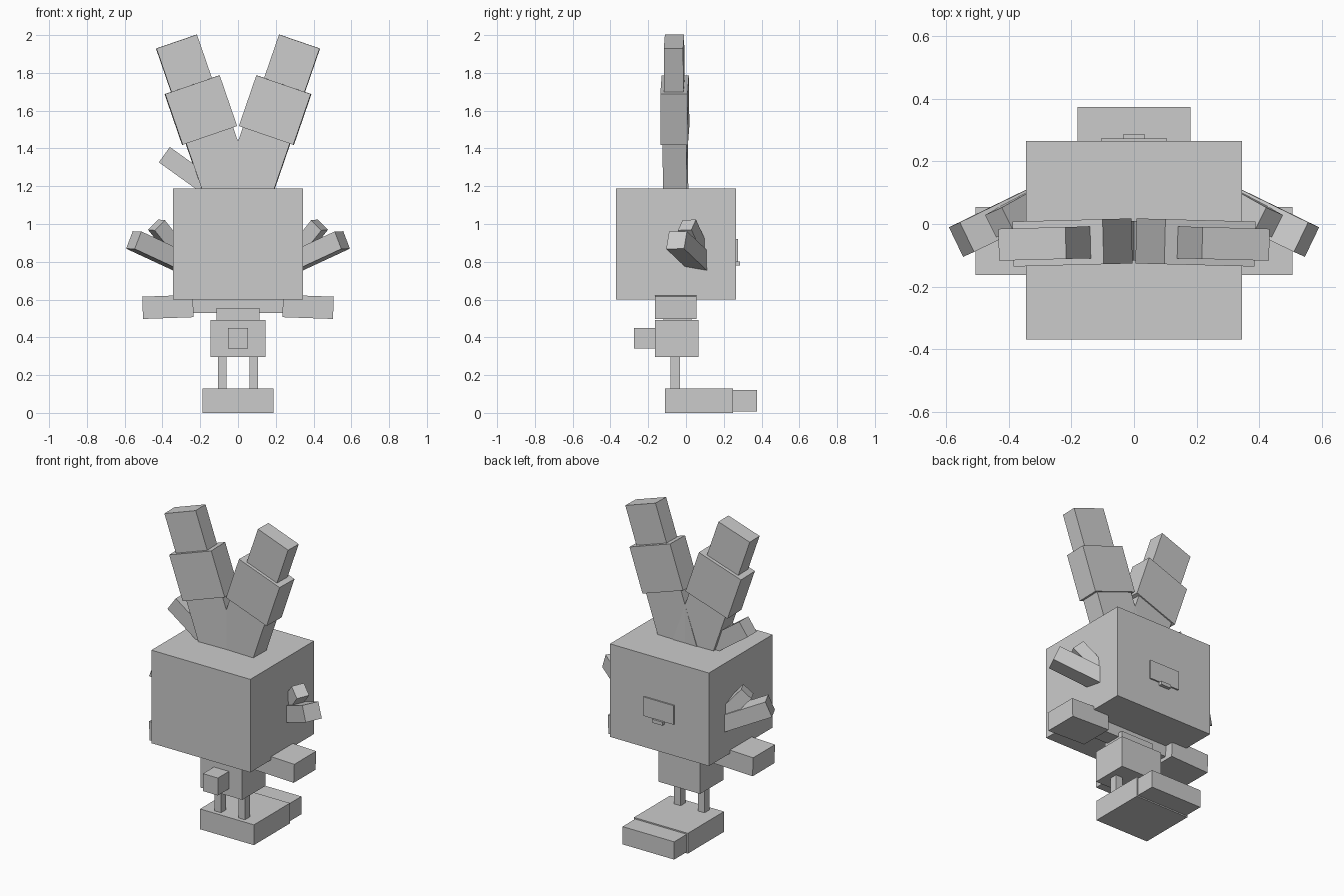
import bpy
from math import radians
from mathutils import Matrix, Vector

if "Cube" in bpy.data.objects:
    bpy.data.objects.remove(bpy.data.objects["Cube"], do_unlink=True)

# Single flat colour
grey = bpy.data.materials.new("plain_grey")
grey.use_nodes = True
colour = (0.6, 0.6, 0.6, 1)
grey.diffuse_color = colour
grey.node_tree.nodes["Principled BSDF"].inputs["Base Color"].default_value = colour


def box(name, low, high, frame=None):
    """Box between two corners, given in an optional local frame."""
    low, high = Vector(low), Vector(high)
    bpy.ops.mesh.primitive_cube_add(size=1)
    obj = bpy.context.object
    obj.name = name
    size = Matrix.Diagonal((*(high - low), 1))
    place = Matrix.Translation((low + high) / 2) @ size
    obj.data.transform((frame or Matrix()) @ place)
    obj.data.materials.append(grey)
    return obj


def limb(name, tip, axis, across, width, depth, length):
    """Square bar that ends at tip and runs back along axis."""
    z = Vector(axis).normalized()
    y = Vector(across)
    y = (y - z * y.dot(z)).normalized()
    x = y.cross(z)
    frame = Matrix((x, y, z)).transposed().to_4x4()
    frame.translation = tip
    return box(name, (-depth / 2, -width / 2, -length),
               (depth / 2, width / 2, 0), frame)


def mirrored(obj, base):
    """Name a left part and add its right twin."""
    obj.name = "left_" + base
    twin = obj.copy()
    twin.data = obj.data.copy()
    twin.data.transform(Matrix.Scale(-1, 4, (1, 0, 0)))
    twin.data.flip_normals()
    twin.name = "right_" + base
    bpy.context.collection.objects.link(twin)


# Head with a back plate and its tab
box("head", (-0.345, -0.37, 0.6), (0.345, 0.265, 1.187))
box("back_plate", (-0.105, 0.26, 0.8), (0.105, 0.274, 0.92))
box("back_tab", (-0.035, 0.26, 0.78), (0.035, 0.286, 0.802))

# Three-step ears, leaning outwards
lean = (Matrix.Translation((0, 0.01, 1.185)) @ Matrix.Rotation(radians(-1.5), 4, 'Z')
        @ Matrix.Rotation(radians(19), 4, 'Y'))
mirrored(box("ear", (-0.079, -0.127, -0.1), (0.184, 0, 0.4), lean), "ear_base")
mirrored(box("ear", (-0.101, -0.136, 0.318), (0.204, 0.008, 0.602), lean), "ear_middle")
mirrored(box("ear", (-0.058, -0.116, 0.55), (0.169, -0.014, 0.845), lean), "ear_tip")

# Small twig beside the right ear
limb("twig", (-0.39, -0.06, 1.367), (-0.81, 0, 0.58), (0, 1, 0), 0.09, 0.1, 0.32)

# Arms and thumbs
across = (0.41, 0.91, 0)
mirrored(limb("arm", (0.552, -0.05, 0.915), (0.82, -0.4, 0.38), across,
              0.105, 0.1, 0.36), "arm")
mirrored(limb("thumb", (0.432, 0.005, 0.995), (0.57, -0.32, 0.71), across,
              0.08, 0.08, 0.22), "thumb")

# Side blocks below the head, joined by a bar
tilt = Matrix.Translation((0.37, 0, 0.56)) @ Matrix.Rotation(radians(2), 4, 'Y')
mirrored(box("block", (-0.133, -0.163, -0.058), (0.135, 0.055, 0.06), tilt), "side_block")
box("cross_bar", (-0.25, -0.1, 0.53), (0.25, 0, 0.602))

# Neck, body and front block
box("neck", (-0.115, -0.12, 0.48), (0.115, 0.03, 0.555))
box("body", (-0.145, -0.165, 0.295), (0.145, 0.067, 0.492))
box("front_block", (-0.052, -0.275, 0.34), (0.052, -0.16, 0.45))

# Thin legs on a stepped foot
mirrored(box("leg", (0.06, -0.083, 0.12), (0.107, -0.032, 0.3)), "leg")
box("foot", (-0.188, -0.11, 0), (0.188, 0.25, 0.128))
box("foot_heel", (-0.18, 0.24, 0.008), (0.18, 0.375, 0.12))
